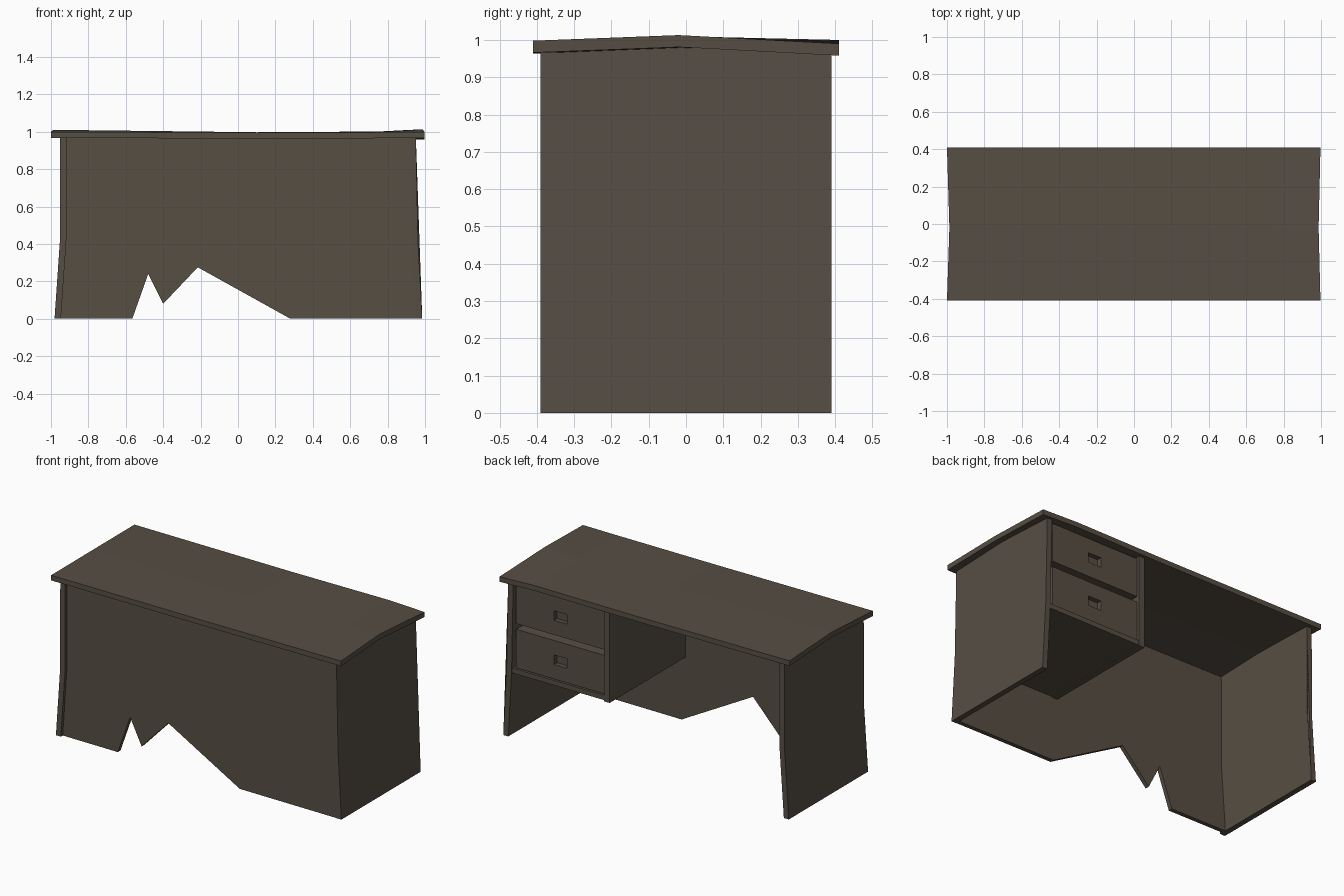
import bpy, bmesh

cube = bpy.data.objects.get("Cube")
if cube:
    bpy.data.objects.remove(cube, do_unlink=True)

# One dark wood colour
wood = bpy.data.materials.new("dark_brown_wood")
wood.use_nodes = True
COLOUR = (0.094, 0.076, 0.057, 1)
wood.diffuse_color = COLOUR
bsdf = wood.node_tree.nodes["Principled BSDF"]
bsdf.inputs["Base Color"].default_value = COLOUR
bsdf.inputs["Roughness"].default_value = 0.8


def finish(name, bm):
    bmesh.ops.recalc_face_normals(bm, faces=bm.faces)
    mesh = bpy.data.meshes.new(name)
    bm.to_mesh(mesh)
    bm.free()
    mesh.materials.append(wood)
    obj = bpy.data.objects.new(name, mesh)
    bpy.context.collection.objects.link(obj)
    return obj


def loft(name, rings):
    """Skin a list of equal rings and cap both ends."""
    bm = bmesh.new()
    loops = [[bm.verts.new(p) for p in ring] for ring in rings]
    n = len(loops[0])
    for a, b in zip(loops, loops[1:]):
        for i in range(n):
            j = (i + 1) % n
            bm.faces.new((a[i], a[j], b[j], b[i]))
    bm.faces.new(loops[0])
    bm.faces.new(loops[-1])
    return finish(name, bm)


def rect(x0, x1, z0, z1, y):
    return [(x0, y, z0), (x1, y, z0), (x1, y, z1), (x0, y, z1)]


def box(name, x0, x1, y0, y1, z0, z1):
    return loft(name, [rect(x0, x1, z0, z1, y) for y in (y0, y1)])


# Warped desk top: rows from front to back, slightly ridged at both ends
COLUMNS = [
    # x, end pinch, heights at front, ridge and back
    (-1.0, 0.013, (0.998, 1.010, 1.000)),
    (0.1, 0, (0.996, 0.997, 0.996)),
    (0.75, 0, (0.997, 1.001, 0.999)),
    (0.997, -0.010, (0.998, 1.013, 0.990)),
]
THICK = 0.032
rings = []
for x, pinch, (front, ridge, back) in COLUMNS:
    upper = [(x, -0.41, front), (x + pinch, -0.02, ridge), (x, 0.41, back)]
    lower = [(px, py, pz - THICK) for px, py, pz in reversed(upper)]
    rings.append(upper + lower)
loft("desk_top", rings)


# Side panels, splayed outward at the foot, with a peaked top edge
def side_panel(name, side, waist, foot):
    rings = []
    for inset in (0, 0.034):
        top, mid, low = (side * (v - inset) for v in (0.951, waist, foot))
        rings.append([
            (low, -0.39, 0), (low, 0.39, 0), (mid, 0.39, 0.42),
            (top, 0.39, 0.965), (top, -0.02, 0.98), (top, -0.39, 0.968),
            (mid, -0.39, 0.42),
        ])
    loft(name, rings)


side_panel("left_side_panel", 1, 0.962, 0.985)
side_panel("right_side_panel", -1, 0.952, 0.981)

# Front panel with a broken lower edge, a little skewed between the sides
OUTLINE = [
    (-0.95, 0), (-0.565, 0), (-0.48, 0.24), (-0.40, 0.08), (-0.215, 0.275),
    (0.28, 0), (0.96, 0), (0.94, 0.42), (0.925, 0.972), (-0.925, 0.972),
    (-0.925, 0.42),
]
loft("front_panel", [
    [(x, y - 0.009 * x, z) for x, z in OUTLINE] for y in (-0.380, -0.354)
])

# Drawer pedestal
box("pedestal_side", 0.253, 0.29, -0.37, 0.39, 0.395, 0.97)
box("pedestal_floor", 0.28, 0.94, -0.37, 0.385, 0.40, 0.43)

# Drawers with a recessed finger pull in each face
for label, z0, z1 in (("lower", 0.435, 0.675), ("upper", 0.71, 0.95)):
    x0, x1, face = 0.295, 0.905, 0.378
    mid = (z0 + z1) / 2
    pull = (0.555, 0.645, mid - 0.03, mid + 0.03)
    loft(label + "_drawer", [
        rect(x0, x1, z0, z1, -0.33),
        rect(x0, x1, z0, z1, face),
        rect(*pull, face),
        rect(*pull, face - 0.03),
    ])
